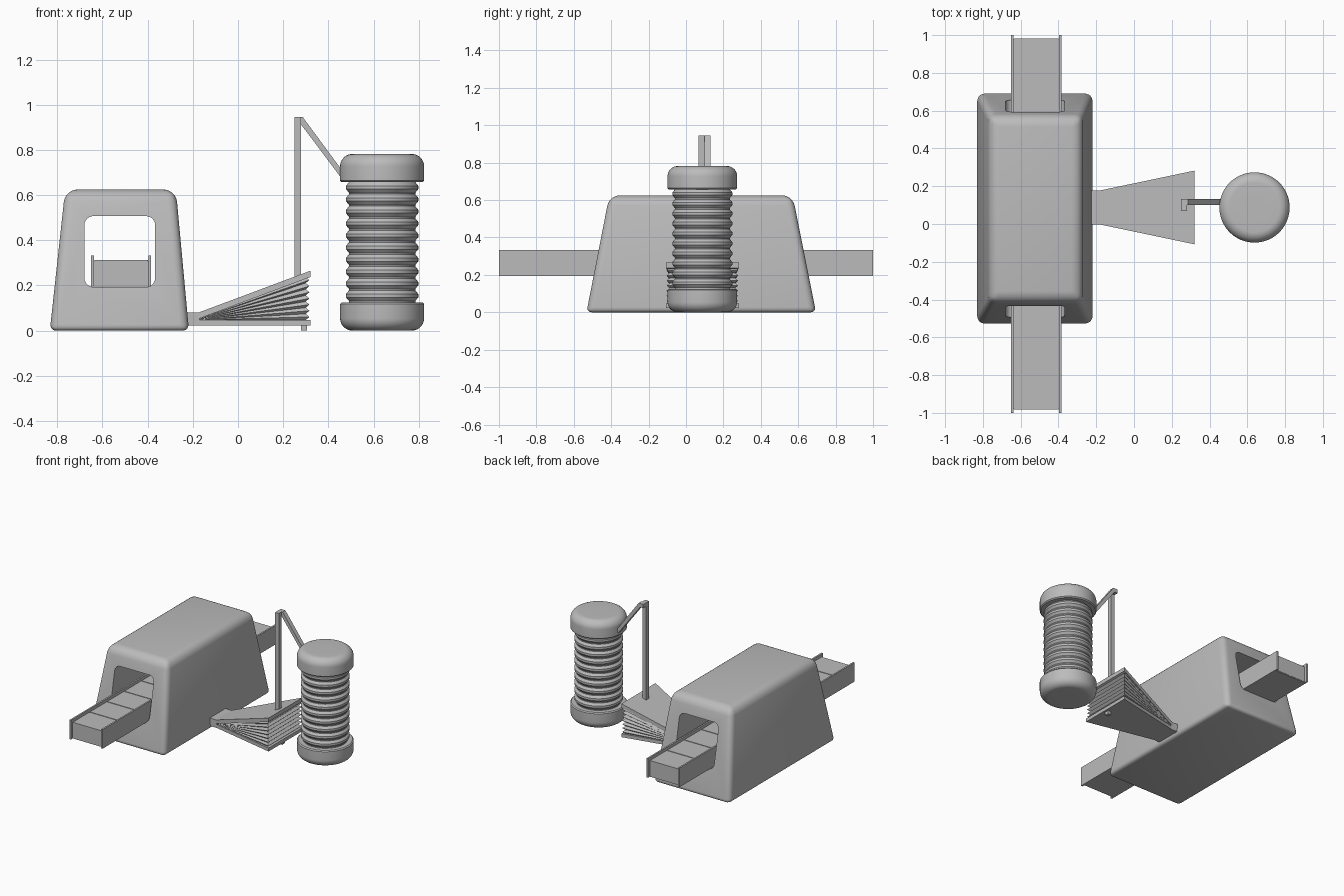
import bpy, bmesh, math
from mathutils import Vector

if "Cube" in bpy.data.objects:
    bpy.data.objects.remove(bpy.data.objects["Cube"])

grey = bpy.data.materials.new("plain_grey")
grey.diffuse_color = (0.5, 0.5, 0.5, 1)
grey.use_nodes = True
grey.node_tree.nodes["Principled BSDF"].inputs["Base Color"].default_value = grey.diffuse_color


def make(name, verts, faces, smooth=None):
    me = bpy.data.meshes.new(name)
    me.from_pydata(verts, [], faces)
    bm = bmesh.new()
    bm.from_mesh(me)
    bmesh.ops.recalc_face_normals(bm, faces=bm.faces[:])
    bm.to_mesh(me)
    bm.free()
    ob = bpy.data.objects.new(name, me)
    bpy.context.collection.objects.link(ob)
    me.materials.append(grey)
    if smooth:
        activate(ob)
        bpy.ops.object.shade_smooth_by_angle(angle=math.radians(smooth))
    return ob


def activate(ob):
    bpy.ops.object.select_all(action='DESELECT')
    ob.select_set(True)
    bpy.context.view_layer.objects.active = ob


def loft(name, rings, smooth=None):
    """Skin equal-length closed rings and cap both ends."""
    n = len(rings[0])
    verts = [p for r in rings for p in r]
    faces = [(k * n + i, k * n + (i + 1) % n, (k + 1) * n + (i + 1) % n, (k + 1) * n + i)
             for k in range(len(rings) - 1) for i in range(n)]
    faces += [tuple(range(n)), tuple(range((len(rings) - 1) * n, len(rings) * n))]
    return make(name, verts, faces, smooth)


def rect(x0, x1, y0, y1, z):
    return [(x0, y0, z), (x1, y0, z), (x1, y1, z), (x0, y1, z)]


def box(name, x0, x1, y0, y1, z0, z1):
    return loft(name, [rect(x0, x1, y0, y1, z0), rect(x0, x1, y0, y1, z1)])


def prism_y(name, pts, y0, y1):
    return loft(name, [[(x, y, z) for x, z in pts] for y in (y0, y1)])


# Tapered tunnel housing with soft edges
tunnel = loft("tunnel_housing", [rect(-0.833, -0.217, -0.532, 0.695, 0),
                                 rect(-0.765, -0.275, -0.41, 0.57, 0.625)])
bm = bmesh.new()
bm.from_mesh(tunnel.data)
lay = bm.edges.layers.float.new("bevel_weight_edge")
for e in bm.edges:
    zmax, zmin = max(v.co.z for v in e.verts), min(v.co.z for v in e.verts)
    e[lay] = 1.0 if zmin > 0.5 else (0.5 if zmax < 0.1 else 0.7)
bm.to_mesh(tunnel.data)
bm.free()
bev = tunnel.modifiers.new("soft_edges", 'BEVEL')
bev.limit_method = 'WEIGHT'
bev.width = 0.055
bev.segments = 6

# Rounded opening through the housing
r, x0, x1, z0, z1 = 0.04, -0.68, -0.367, 0.193, 0.507
outline = []
for cx, cz, a0 in ((x1 - r, z1 - r, 0), (x0 + r, z1 - r, 90), (x0 + r, z0 + r, 180), (x1 - r, z0 + r, 270)):
    for k in range(7):
        a = math.radians(a0 + 15 * k)
        outline.append((cx + r * math.cos(a), cz + r * math.sin(a)))
cutter = prism_y("opening_cutter", outline, -0.9, 0.9)
cutter.hide_render = True
cut = tunnel.modifiers.new("opening", 'BOOLEAN')
cut.object = cutter
cut.solver = 'EXACT'
activate(tunnel)
for m in ("soft_edges", "opening"):
    bpy.ops.object.modifier_apply(modifier=m)
bpy.data.objects.remove(cutter)
activate(tunnel)
bpy.ops.object.shade_smooth_by_angle(angle=math.radians(30))

# Conveyor: two side rails and a segmented bed
for side, a, b in (("left", -0.65, -0.638), ("right", -0.397, -0.385)):
    box("conveyor_rail_" + side, a, b, -1, 1, 0.195, 0.333)
box("conveyor_core", -0.638, -0.397, -0.98, 0.98, 0.195, 0.307)
for i in range(10):
    ya = -0.985 + i * 0.197
    box("conveyor_panel_%d" % (i + 1), -0.636, -0.399, ya + 0.003, ya + 0.194, 0.2, 0.313)

# Foot bellows: plates, nozzle and pleated fan
YC = 0.0875


def wedge_plate(name, xa, za, xb, zb, t):
    ring = [(xa, YC - 0.09, za), (xb, YC - 0.195, zb), (xb, YC + 0.195, zb), (xa, YC + 0.09, za)]
    return loft(name, [ring, [(x, y, z + t) for x, y, z in ring]])


wedge_plate("bellows_bottom_plate", -0.17, 0.023, 0.32, 0.023, 0.025)
wedge_plate("bellows_top_plate", -0.18, 0.05, 0.32, 0.237, 0.028)
box("bellows_nozzle", -0.24, -0.17, YC - 0.09, YC + 0.09, 0.023, 0.08)
rings = []
pleats = 7
for i in range(2 * pleats + 1):
    t = i / (2 * pleats)
    d = 0.004 if i % 2 else 0.02
    xb, w = 0.32 - d, 0.195 - d
    zb = 0.047 + t * 0.191
    za = 0.047 + t * 0.006
    rings.append([(-0.17, YC - 0.085, za), (xb, YC - w, zb), (xb, YC + w, zb), (-0.17, YC + 0.085, za)])
loft("bellows_pleats", rings)
box("bellows_foot", 0.28, 0.305, 0.07, 0.10, 0, 0.024)

# Upright post and slanted arm reaching the canister
box("support_post", 0.25, 0.28, 0.068, 0.10, 0.225, 0.945)
prism_y("support_arm", [(0.25, 0.945), (0.287, 0.945), (0.475, 0.69), (0.45, 0.685),
                        (0.275, 0.918), (0.25, 0.918)], 0.10, 0.132)


# Canister: lathe shapes about a vertical axis
def lathe(name, prof, smooth, n=64):
    return loft(name, [[(0.638 + rr * math.cos(2 * math.pi * k / n), YC + rr * math.sin(2 * math.pi * k / n), z)
                        for k in range(n)] for rr, z in prof], smooth)


R = 0.186
dome = [(R - 0.055 + 0.055 * math.sin(math.radians(a)), 0.055 - 0.055 * math.cos(math.radians(a)))
        for a in range(0, 91, 10)]
cap = [(0.06, 0.0)] + dome + [(R, 0.118), (R - 0.007, 0.125), (0.13, 0.125)]
lathe("canister_bottom_cap", cap, 35)
lathe("canister_top_cap", [(rr, 0.782 - z) for rr, z in cap], 35)
ridges = 10
body = []
pitch = 0.532 / ridges
for i in range(ridges):
    z = 0.125 + i * pitch
    body += [(0.147, z), (0.147, z + 0.12 * pitch), (0.160, z + 0.42 * pitch),
             (0.160, z + 0.70 * pitch)]
body.append((0.147, 0.657))
lathe("canister_ribbed_body", body, 20)
